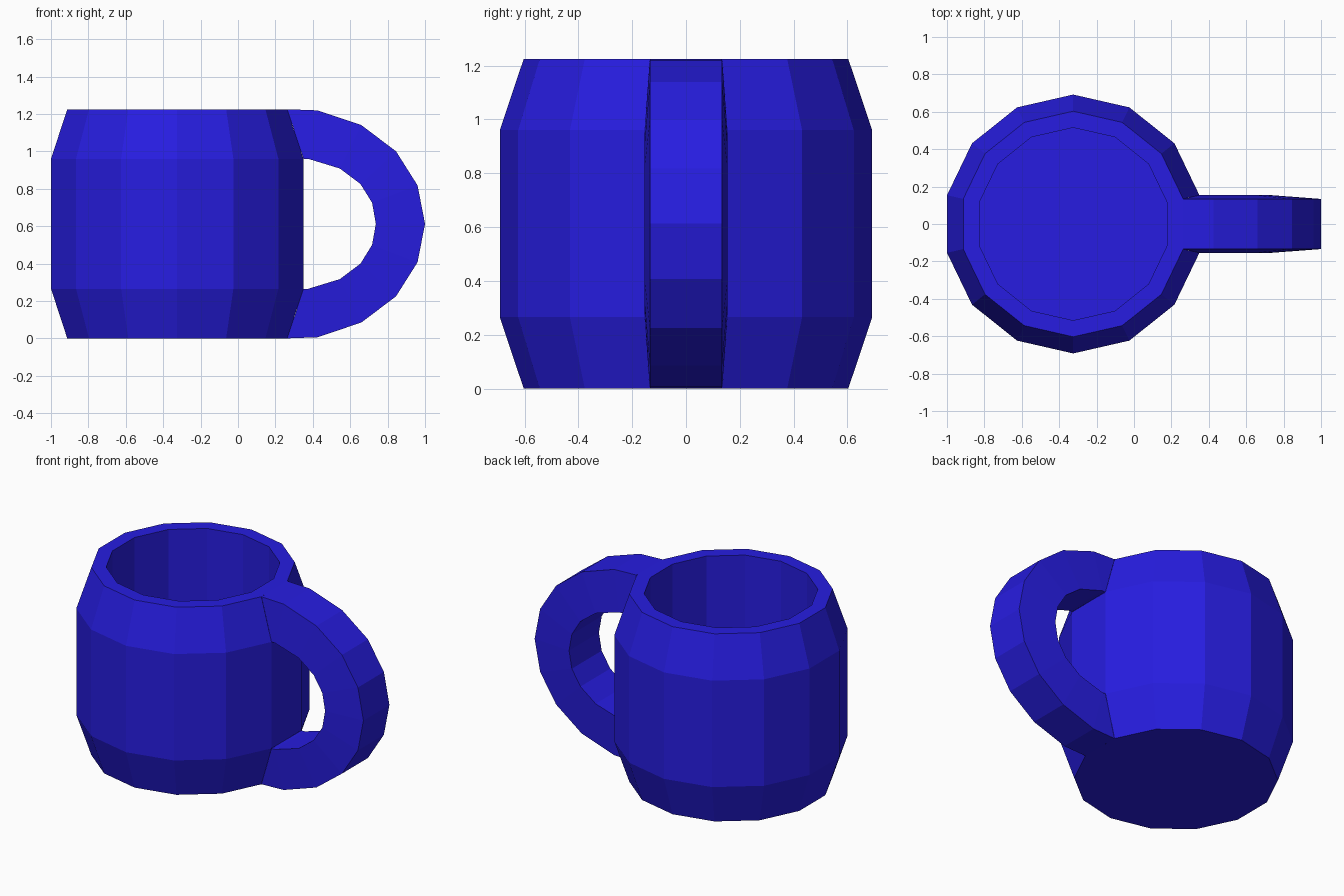
import bpy, bmesh
from math import cos, sin, pi

if "Cube" in bpy.data.objects:
    bpy.data.objects.remove(bpy.data.objects["Cube"])

N, CX = 14, -0.325
blue = bpy.data.materials.new("blue_glaze")
blue.diffuse_color = (0.02, 0.012, 0.75, 1)
blue.use_nodes = True
blue.node_tree.nodes["Principled BSDF"].inputs["Base Color"].default_value = blue.diffuse_color


def finish(bm, name):
    bmesh.ops.recalc_face_normals(bm, faces=bm.faces[:])
    mesh = bpy.data.meshes.new(name)
    bm.to_mesh(mesh)
    bm.free()
    mesh.materials.append(blue)
    obj = bpy.data.objects.new(name, mesh)
    bpy.context.collection.objects.link(obj)
    return obj


# Mug body: 14-sided lathe with (radius, z) running up the outside and down inside
profile = [(0.603, 0), (0.692, 0.265), (0.692, 0.96), (0.603, 1.225),
           (0.515, 1.225), (0.515, 0.09)]
bm = bmesh.new()
rings = [[bm.verts.new((CX + r * cos((2 * i - 1) * pi / N),
                        r * sin((2 * i - 1) * pi / N), z)) for i in range(N)]
         for r, z in profile]
for k in range(len(rings) - 1):
    for i in range(N):
        if i == 0 and k in (0, 2):
            continue  # the handle grows out of these two facets
        j = (i + 1) % N
        bm.faces.new((rings[k][i], rings[k][j], rings[k + 1][j], rings[k + 1][i]))
bm.faces.new(rings[0])
bm.faces.new(rings[-1])
finish(bm, "mug_body")

# Handle: upper half of outer and inner (x, z) curves, mirrored about mid height
MID = 0.6125
outer = [(0.263, 1.225), (0.425, 1.219), (0.66, 1.14), (0.845, 1.0),
         (0.96, 0.818), (1.0, MID)]
inner = [(0.35, 0.96), (0.375, 0.96), (0.545, 0.908), (0.655, 0.825),
         (0.717, 0.725), (0.737, MID)]


def mirrored(pts):
    return pts + [(x, 2 * MID - z) for x, z in pts[-2::-1]]


bm = bmesh.new()
sections = []
for (ox, oz), (ix, iz) in zip(mirrored(outer), mirrored(inner)):
    sections.append([bm.verts.new(p) for p in (
        (ox, -0.134, oz), (ox, 0.134, oz), (ix, 0.154, iz), (ix, -0.154, iz))])
for a, b in zip(sections, sections[1:]):
    for i in range(4):
        j = (i + 1) % 4
        bm.faces.new((a[i], a[j], b[j], b[i]))
finish(bm, "handle")
